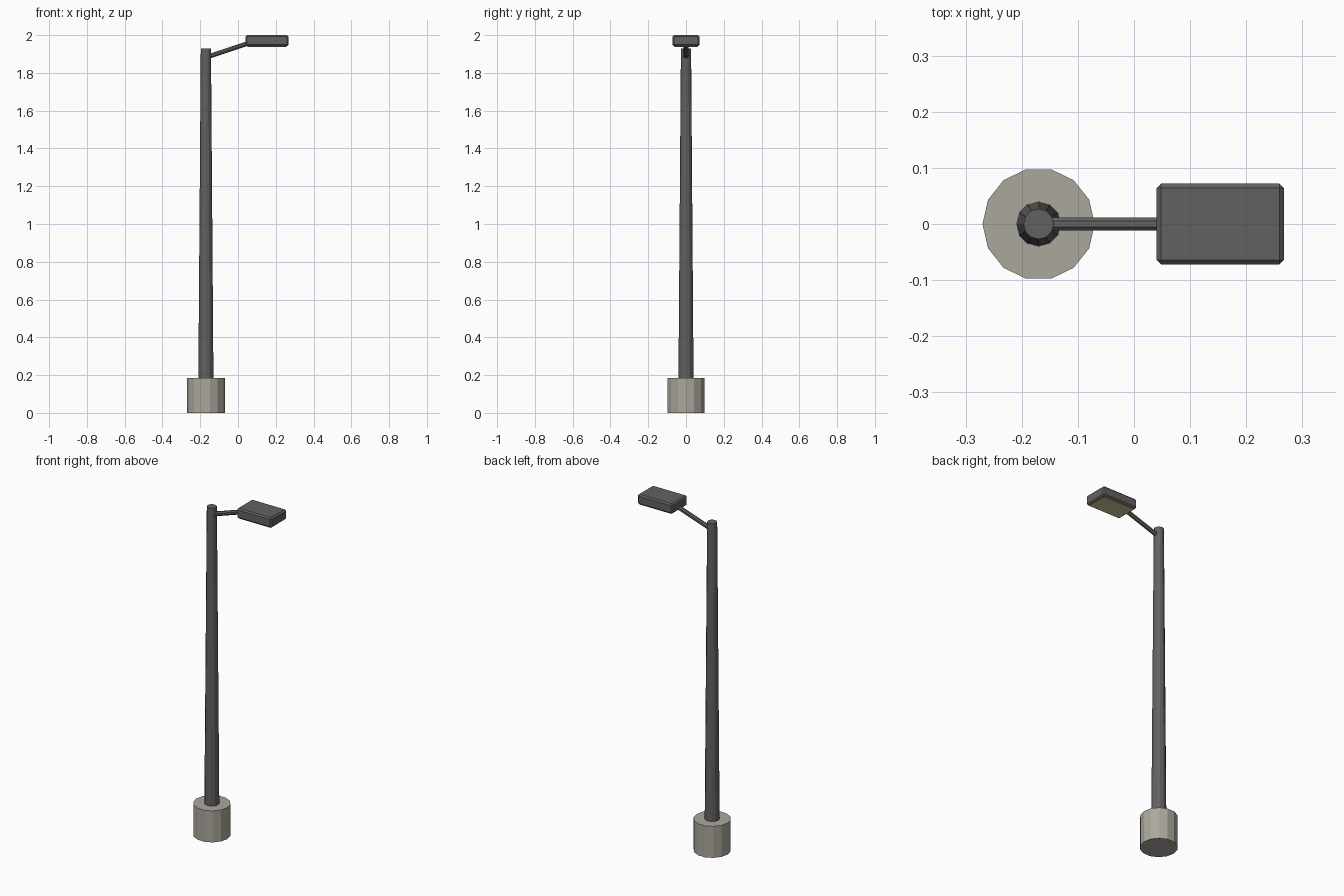
import bpy, bmesh, math
from mathutils import Vector

if "Cube" in bpy.data.objects:
    bpy.data.objects.remove(bpy.data.objects["Cube"])


def material(name, rgb):
    m = bpy.data.materials.new(name)
    m.diffuse_color = (*rgb, 1)
    m.use_nodes = True
    m.node_tree.nodes["Principled BSDF"].inputs["Base Color"].default_value = m.diffuse_color
    return m


CONCRETE = material("warm_grey_concrete", (0.41, 0.39, 0.335))
METAL = material("dark_grey_metal", (0.122, 0.120, 0.117))
LENS = material("pale_warm_lens", (0.68, 0.56, 0.31))


def finish(bm, name, mat):
    bmesh.ops.recalc_face_normals(bm, faces=bm.faces)
    mesh = bpy.data.meshes.new(name)
    bm.to_mesh(mesh)
    bm.free()
    mesh.materials.append(mat)
    obj = bpy.data.objects.new(name, mesh)
    bpy.context.collection.objects.link(obj)
    return obj


def tube(name, start, end, r1, r2, sides, mat, turn=0.0):
    """Capped, optionally tapered prism between two points in the xz plane."""
    start, end = Vector(start), Vector(end)
    axis = (end - start).normalized()
    v = Vector((0, 1, 0))
    u = v.cross(axis)
    bm = bmesh.new()
    rings = []
    for centre, r in ((start, r1), (end, r2)):
        angles = [turn + math.tau * i / sides for i in range(sides)]
        rings.append([bm.verts.new(centre + r * (u * math.cos(a) + v * math.sin(a)))
                      for a in angles])
    for i in range(sides):
        j = (i + 1) % sides
        bm.faces.new((rings[0][i], rings[0][j], rings[1][j], rings[1][i]))
    for ring in rings:
        bm.faces.new(ring)
    return finish(bm, name, mat)


def box(name, low, high, mat, bevel=0.0):
    bm = bmesh.new()
    bmesh.ops.create_cube(bm, size=1)
    for vert in bm.verts:
        vert.co = [(a + b) / 2 + c * (b - a) for a, b, c in zip(low, high, vert.co)]
    if bevel:
        bmesh.ops.bevel(bm, geom=bm.edges[:], offset=bevel, segments=1, affect='EDGES')
    return finish(bm, name, mat)


PX = -0.17  # pole axis

# Footing and tapered pole
tube("concrete_base", (PX, 0, 0), (PX, 0, 0.185), 0.1, 0.1, 14, CONCRETE)
tube("pole", (PX, 0, 0.18), (PX, 0, 1.928), 0.04, 0.027, 12, METAL)

# Sloping arm
tube("arm", (PX, 0, 1.882), (0.06, 0, 1.959), 0.013, 0.013, 8, METAL, math.pi / 8)

# Lamp head with a thin lens plate underneath
box("lamp_head", (0.04, -0.072, 1.941), (0.267, 0.072, 2.0), METAL, 0.008)
box("lamp_lens", (0.053, -0.061, 1.938), (0.254, 0.061, 1.944), LENS)
